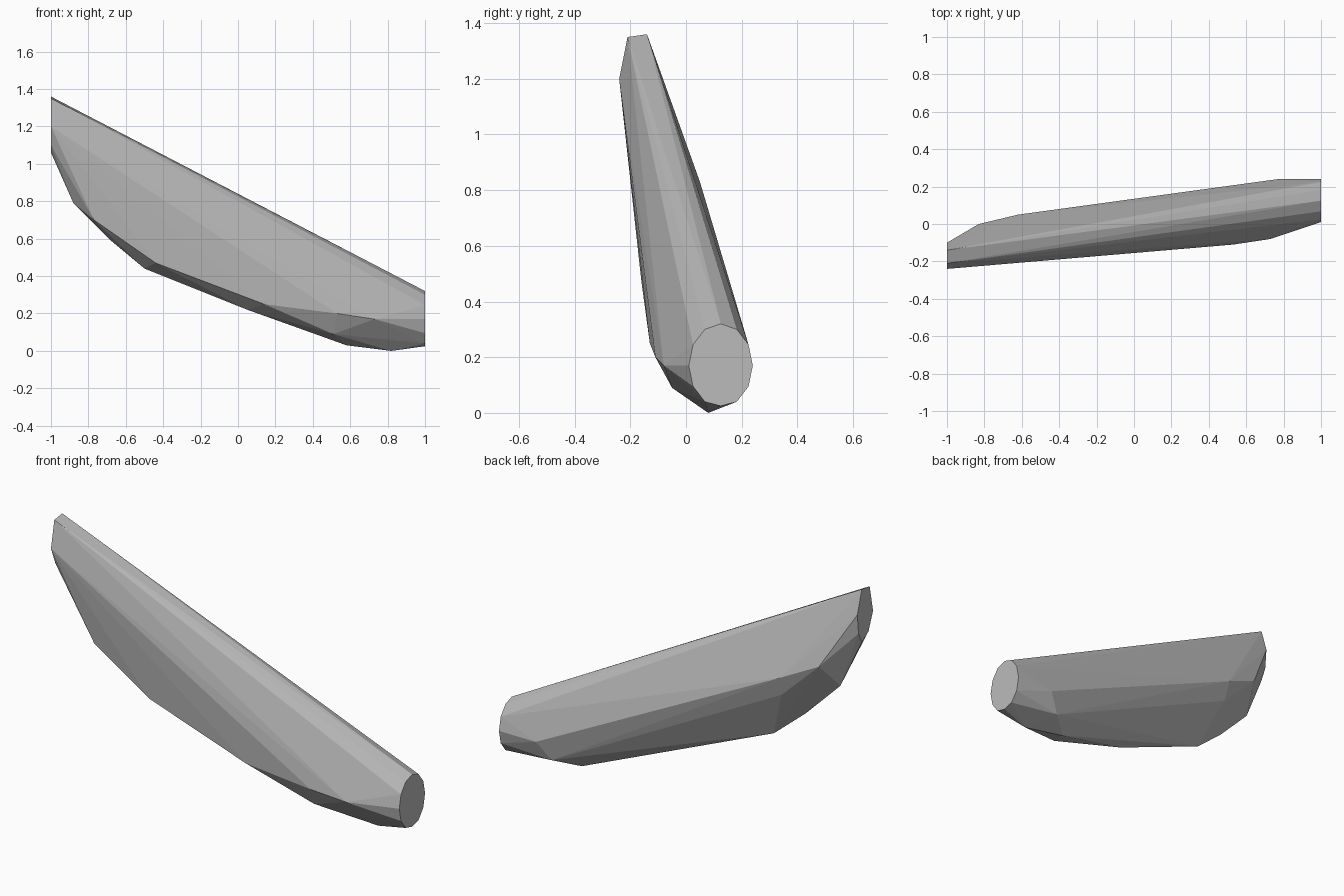
import bpy
import bmesh
from math import sin, cos, tau
from mathutils import Vector

# Remove the default cube if the scene has it
default_cube = bpy.data.objects.get("Cube")
if default_cube:
    bpy.data.objects.remove(default_cube, do_unlink=True)


def make_material(name, grey):
    """One flat colour, for the viewport and for renders."""
    colour = (grey, grey, grey, 1.0)
    material = bpy.data.materials.new(name)
    material.use_nodes = True
    material.diffuse_color = colour
    shader = next(n for n in material.node_tree.nodes if n.type == "BSDF_PRINCIPLED")
    shader.inputs["Base Color"].default_value = colour
    return material


def end_ring(x, centre, radii, sides):
    """Upright oval ring that forms a flat cut end."""
    points = []
    for step in range(sides):
        angle = tau * step / sides
        points.append((x, centre[0] + radii[0] * cos(angle), centre[1] + radii[1] * sin(angle)))
    return points


def hull_object(name, points, material):
    """Stretch a tight faceted skin around the given points."""
    bm = bmesh.new()
    for point in points:
        bm.verts.new(Vector(point))
    hull = bmesh.ops.convex_hull(bm, input=bm.verts[:], use_existing_faces=False)
    unused = set(hull["geom_interior"]) | set(hull["geom_unused"])
    loose = [item for item in unused if isinstance(item, bmesh.types.BMVert)]
    bmesh.ops.delete(bm, geom=loose, context="VERTS")
    # Merge the triangles of the flat ends
    bmesh.ops.dissolve_limit(bm, angle_limit=0.01, verts=bm.verts[:], edges=bm.edges[:])
    bmesh.ops.recalc_face_normals(bm, faces=bm.faces[:])
    mesh = bpy.data.meshes.new(name)
    bm.to_mesh(mesh)
    bm.free()
    mesh.materials.append(material)
    body = bpy.data.objects.new(name, mesh)
    bpy.context.scene.collection.objects.link(body)
    return body


# Low cut end: a twelve sided oval with a flattened underside
low_end = [(x, y, max(z, 0.025)) for x, y, z in end_ring(1, (0.125, 0.17), (0.115, 0.15), 12)]

# High cut end: a narrow upright outline
high_outline = [(-0.21, 1.35), (-0.14, 1.36), (-0.1, 1.23), (-0.11, 1.12),
                (-0.14, 1.06), (-0.2, 1.1), (-0.24, 1.2)]
high_end = [(-1, y, z) for y, z in high_outline]

# Curved underside running from the high end to the low end
keel = [(-0.88, -0.12, 0.79), (-0.68, -0.1, 0.59), (-0.5, -0.07, 0.44),
        (0.05, -0.05, 0.22), (0.58, 0.1, 0.03), (0.82, 0.08, 0)]

# Bulging corners on the front side
front_flank = [(-0.77, -0.18, 0.7), (-0.44, -0.16, 0.47), (0.14, -0.13, 0.25),
               (0.53, -0.11, 0.2), (0.73, -0.08, 0.17), (0.51, -0.05, 0.09)]

# Bulging corners on the back side
back_flank = [(-0.83, 0, 0.93), (-0.62, 0.05, 0.83), (-0.61, 0.02, 0.72),
              (0.77, 0.24, 0.17), (0.7, 0.2, 0.07)]

grey = make_material("plain grey", 0.5)
body = hull_object("faceted_body", low_end + high_end + keel + front_flank + back_flank, grey)

# Soften only the shallow creases
bpy.ops.object.select_all(action="DESELECT")
body.select_set(True)
bpy.context.view_layer.objects.active = body
bpy.ops.object.shade_flat()
